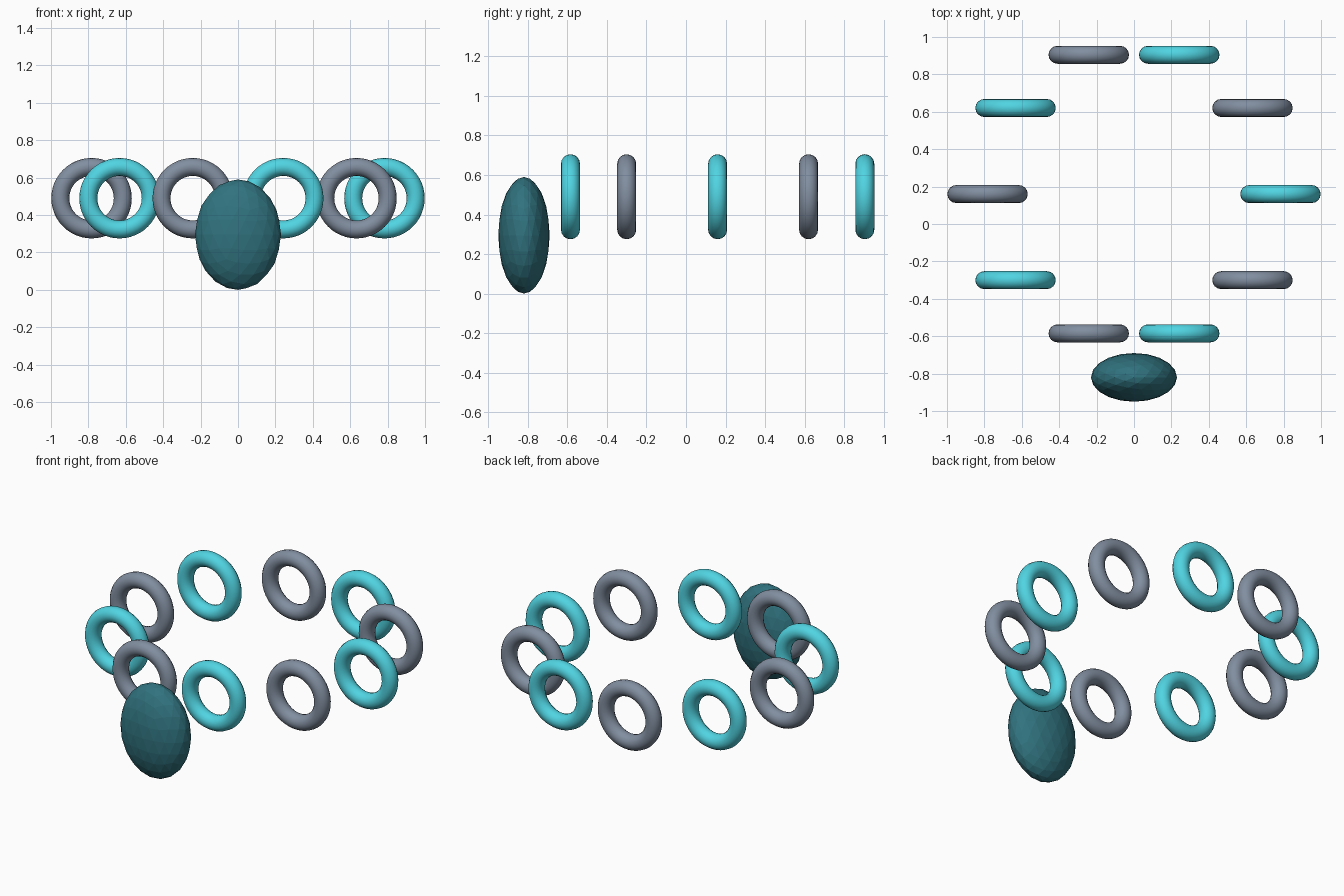
import bpy
from math import radians, cos, sin, pi

if "Cube" in bpy.data.objects:
    bpy.data.objects.remove(bpy.data.objects["Cube"])

RING_COUNT = 10
CIRCLE_R = 0.783
CIRCLE_Y = 0.16
RING_Z = 0.49


def material(name, color):
    mat = bpy.data.materials.new(name)
    mat.diffuse_color = (*color, 1.0)
    mat.use_nodes = True
    mat.node_tree.nodes["Principled BSDF"].inputs["Base Color"].default_value = mat.diffuse_color
    return mat


cyan = material("cyan", (0.08, 0.66, 0.76))
grey = material("blue_grey", (0.22, 0.27, 0.35))
teal = material("dark_teal", (0.03, 0.17, 0.21))

# Upright rings set around a circle, all facing the front, alternating colours
for i in range(RING_COUNT):
    a = 2 * pi * i / RING_COUNT
    bpy.ops.mesh.primitive_torus_add(
        major_radius=0.167, minor_radius=0.048,
        major_segments=48, minor_segments=16,
        location=(CIRCLE_R * cos(a), CIRCLE_Y + CIRCLE_R * sin(a), RING_Z),
        rotation=(radians(90), 0, 0))
    ring = bpy.context.object
    ring.name = f"chain_ring_{i + 1}"
    ring.data.materials.append(grey if i % 2 else cyan)
    bpy.ops.object.shade_smooth()

# Faceted egg-shaped pendant at the front
bpy.ops.mesh.primitive_ico_sphere_add(subdivisions=3, radius=1, location=(0, -0.82, 0.295))
pendant = bpy.context.object
pendant.name = "pendant"
pendant.scale = (0.23, 0.13, 0.295)
bpy.ops.object.transform_apply(location=False, rotation=False, scale=True)
pendant.data.materials.append(teal)
bpy.ops.object.shade_flat()
